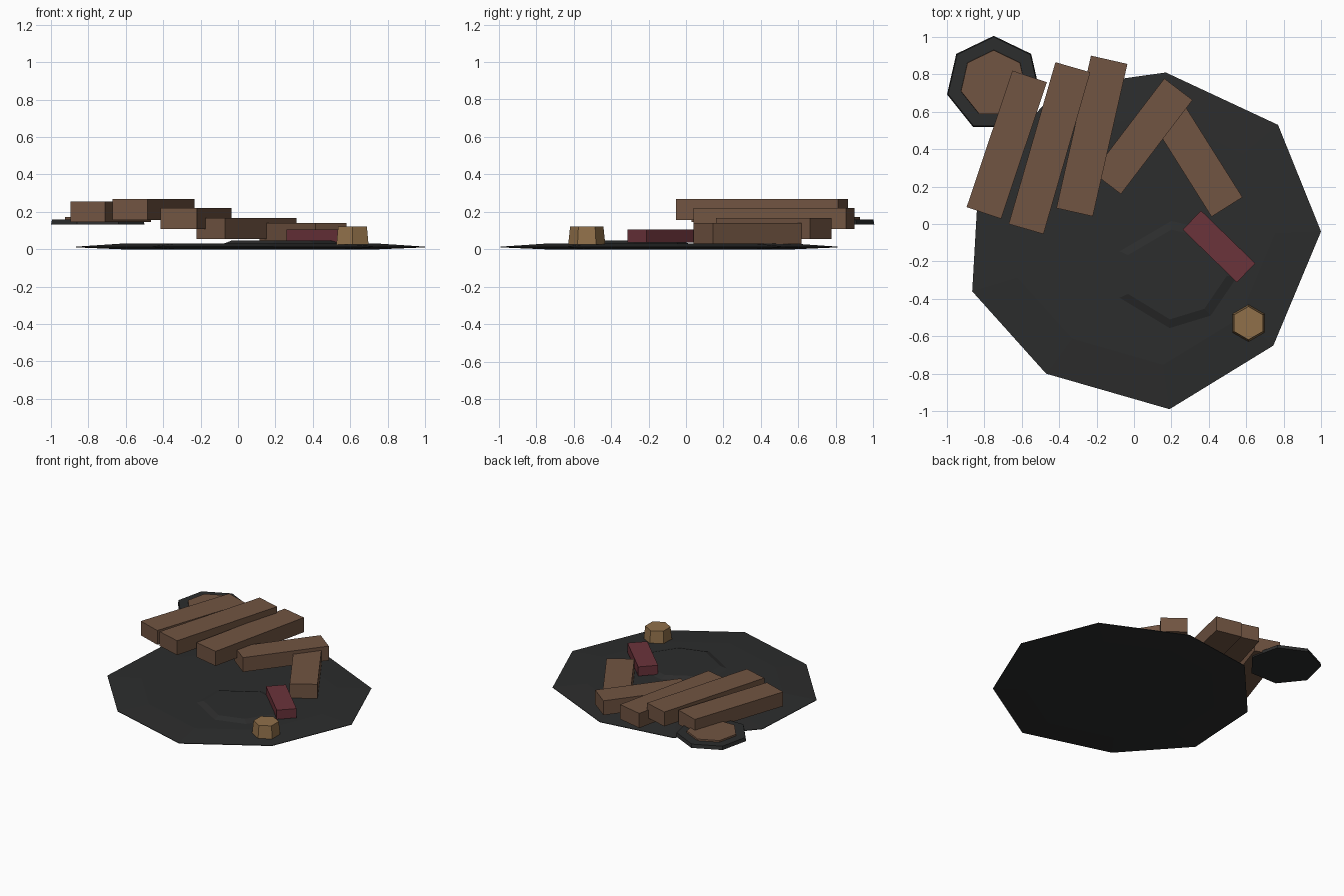
import bpy, bmesh, math
from mathutils import Vector

if "Cube" in bpy.data.objects:
    bpy.data.objects.remove(bpy.data.objects["Cube"])


def material(name, rgb):
    m = bpy.data.materials.new(name)
    m.diffuse_color = (*rgb, 1)
    m.use_nodes = True
    m.node_tree.nodes["Principled BSDF"].inputs["Base Color"].default_value = m.diffuse_color
    return m


DARK = material("charcoal", (0.025, 0.026, 0.026))
WOOD = material("brown wood", (0.165, 0.089, 0.054))
RED = material("dull red", (0.147, 0.033, 0.043))
TAN = material("tan", (0.28, 0.162, 0.068))


def loft(name, rings, mat):
    """Closed solid through stacked rings of equal point count."""
    bm = bmesh.new()
    loops = [[bm.verts.new(p) for p in ring] for ring in rings]
    n = len(loops[0])
    for a, b in zip(loops, loops[1:]):
        for i in range(n):
            j = (i + 1) % n
            bm.faces.new((a[i], a[j], b[j], b[i]))
    bm.faces.new(loops[0][::-1])
    bm.faces.new(loops[-1])
    bmesh.ops.recalc_face_normals(bm, faces=bm.faces)
    me = bpy.data.meshes.new(name)
    bm.to_mesh(me)
    bm.free()
    me.materials.append(mat)
    ob = bpy.data.objects.new(name, me)
    bpy.context.collection.objects.link(ob)
    return ob


def outline(points, centre, scale, z):
    cx, cy = centre
    return [(cx + (x - cx) * scale, cy + (y - cy) * scale, z) for x, y in points]


def ngon(n, centre, r, z):
    angles = [math.pi / 2 + 2 * math.pi * i / n for i in range(n)]
    return [(centre[0] + r * math.cos(a), centre[1] + r * math.sin(a), z) for a in angles]


def block(name, a, b, c, z0, z1, mat):
    """Box whose top shows corner a, its neighbour b along the length and c across the width."""
    a, b, c = Vector(a), Vector(b), Vector(c)
    u = b - a
    w = c - a
    w = w - u * (w.dot(u) / u.dot(u))
    quad = [a, b, b + w, a + w]
    return loft(name, [[(p.x, p.y, z) for p in quad] for z in (z0, z1)], mat)


# Thin nine-sided ground slab with bevelled rim
slab = [(0.17, 0.81), (-0.40, 0.73), (-0.83, 0.25), (-0.865, -0.36), (-0.47, -0.80),
        (0.19, -0.99), (0.745, -0.65), (1.0, -0.04), (0.77, 0.53)]
loft("ground_slab", [outline(slab, (0.06, -0.08), s, z) for s, z in
                     ((0.74, 0.0), (1.0, 0.01), (1.0, 0.014), (0.74, 0.03))], DARK)

# Low rise on the slab
rise = [(0.20, 0.03), (-0.09, -0.14), (-0.09, -0.40), (0.19, -0.57), (0.42, -0.50),
        (0.57, -0.28), (0.45, -0.03)]
loft("ground_rise", [outline(rise, (0.2, -0.27), s, z) for s, z in
                     ((1.0, 0.025), (0.80, 0.047))], DARK)

# Raised seven-sided step with wooden top
step = (-0.75, 0.75)
loft("step_base", [ngon(7, step, 0.256, 0.133), ngon(7, step, 0.25, 0.16)], DARK)
loft("step_top", [ngon(7, step, 0.182, 0.145), ngon(7, step, 0.179, 0.172)], WOOD)

# Fallen planks
planks = [
    ((-0.895, 0.09), (-0.65, 0.82), (-0.71, 0.03), 0.145, 0.255),
    ((-0.67, 0.0), (-0.42, 0.865), (-0.485, -0.058), 0.157, 0.268),
    ((-0.415, 0.085), (-0.23, 0.90), (-0.22, 0.042), 0.107, 0.22),
    ((-0.07, 0.16), (0.313, 0.663), (-0.221, 0.275), 0.055, 0.166),
    ((0.58, 0.143), (0.281, 0.618), (0.414, 0.04), 0.028, 0.14),
]
for i, p in enumerate(planks):
    block(f"plank_{i + 1}", *p, WOOD)

# Red brick
block("red_brick", (0.26, -0.03), (0.55, -0.312), (0.358, 0.072), 0.035, 0.106, RED)

# Six-sided tapered peg
peg = (0.612, -0.53)
loft("peg", [ngon(6, peg, 0.099, 0.025), ngon(6, peg, 0.089, 0.122)], TAN)
